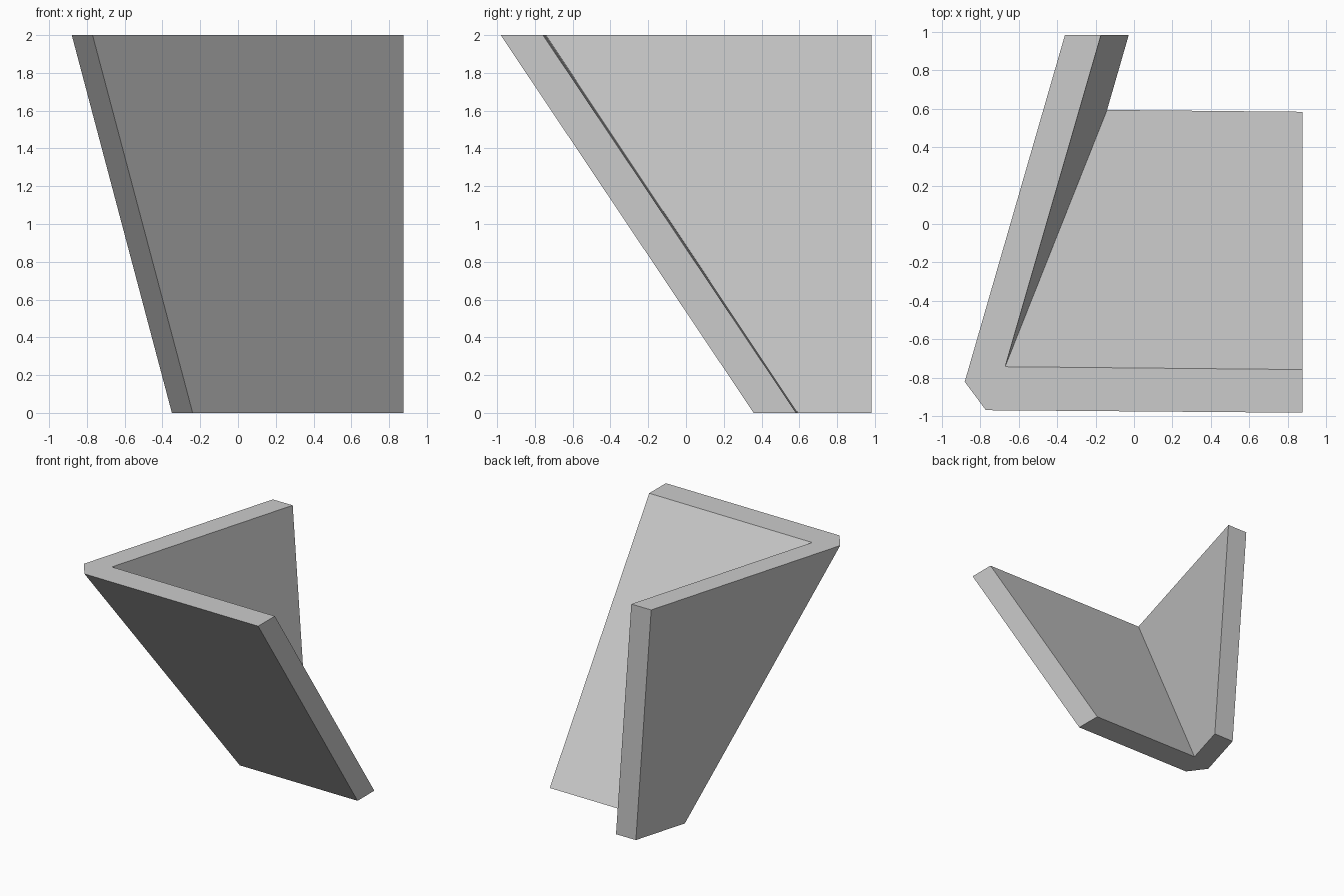
import bpy
import bmesh
from mathutils import Vector

cube = bpy.data.objects.get("Cube")
if cube:
    bpy.data.objects.remove(cube, do_unlink=True)

# Single flat colour
grey = bpy.data.materials.new("light_grey")
grey.use_nodes = True
colour = (0.6, 0.6, 0.6, 1)
grey.diffuse_color = colour
grey.node_tree.nodes["Principled BSDF"].inputs["Base Color"].default_value = colour

HEIGHT = 2.0
BACK = 0.982                           # vertical plane that trims the rear arm
SIDE = 0.877                           # vertical plane that trims the front arm
LEAN = Vector((0.53, 1.335, -HEIGHT))  # shift from the top rim to the foot
RUN = 0.289                            # sideways drift of the rear arm per unit y


def along_arm(x, y, y_end):
    return (x + (y_end - y) * RUN, y_end)


def trim(bm, point, normal):
    """Cut away everything past a plane and cap the opening."""
    cut = bmesh.ops.bisect_plane(
        bm, geom=bm.verts[:] + bm.edges[:] + bm.faces[:], dist=1e-5,
        plane_co=point, plane_no=normal, clear_outer=True)
    edges = [g for g in cut["geom_cut"] if isinstance(g, bmesh.types.BMEdge)]
    bmesh.ops.holes_fill(bm, edges=edges, sides=0)


# Angled wall plan: chamfered corner with both arms running past their trims
inner_corner = (-0.67, -0.742)
outer_corner = (-0.88, -0.82)
plan = [
    outer_corner, (-0.77, -0.968), (1.0, -0.982), (1.0, -0.758),
    inner_corner, along_arm(*inner_corner, 1.2), along_arm(*outer_corner, 1.2),
]

# Leaning extrusion of the plan from rim to foot
bm = bmesh.new()
rim = bm.faces.new([bm.verts.new((x, y, HEIGHT)) for x, y in plan])
result = bmesh.ops.extrude_face_region(bm, geom=[rim], use_keep_orig=True)
foot_verts = [g for g in result["geom"] if isinstance(g, bmesh.types.BMVert)]
bmesh.ops.translate(bm, verts=foot_verts, vec=LEAN)

# Vertical ends of both arms
trim(bm, (0, BACK, 0), (0, 1, 0))
trim(bm, (SIDE, 0, 0), (1, 0, 0))
bmesh.ops.recalc_face_normals(bm, faces=bm.faces[:])

mesh = bpy.data.meshes.new("leaning_corner_wall")
bm.to_mesh(mesh)
bm.free()
mesh.materials.append(grey)
wall = bpy.data.objects.new("leaning_corner_wall", mesh)
bpy.context.collection.objects.link(wall)
